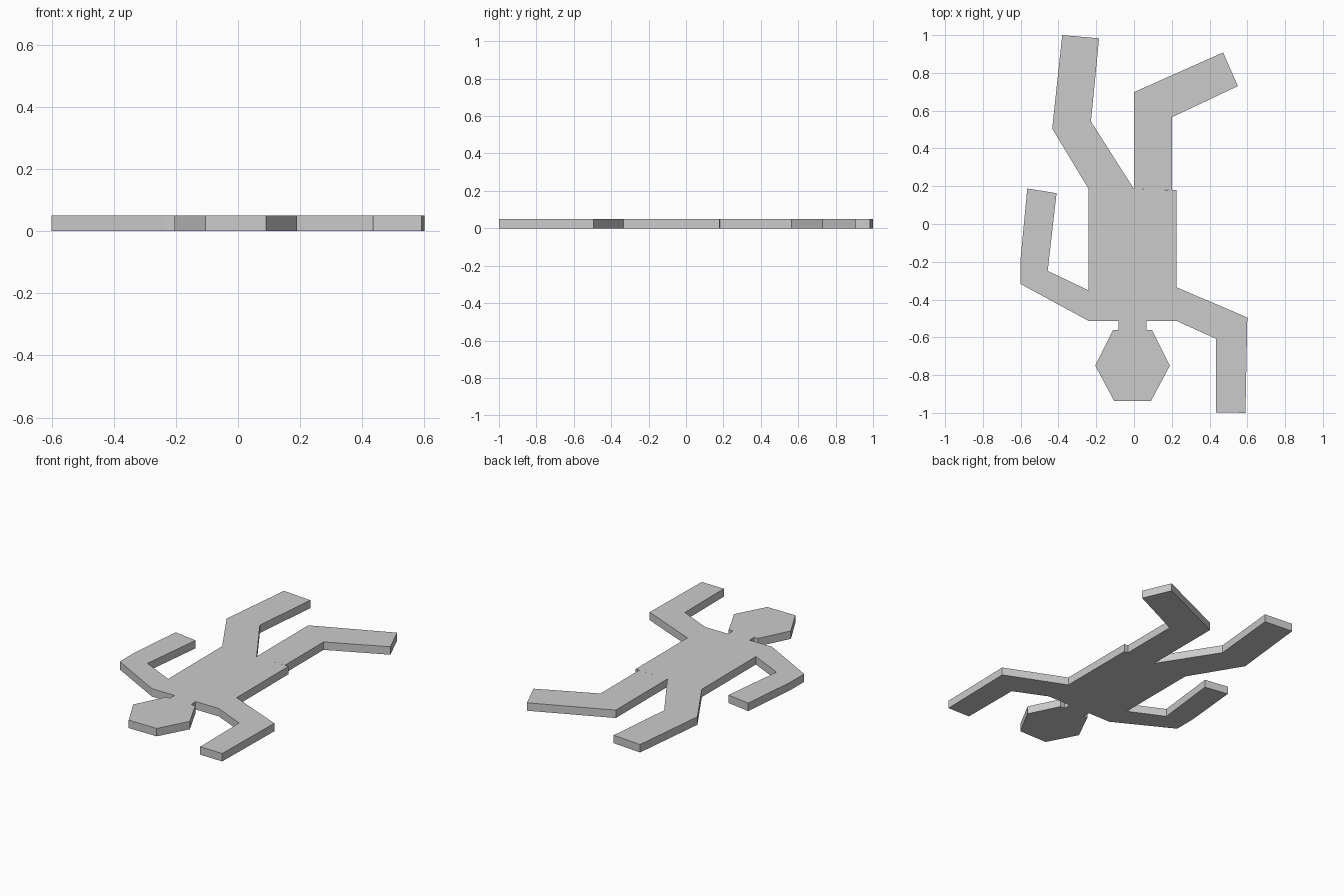
import bpy, bmesh

if "Cube" in bpy.data.objects:
    bpy.data.objects.remove(bpy.data.objects["Cube"])

THICK = 0.05


def slab(name, outline):
    """Extrude a flat outline upward from the floor."""
    bm = bmesh.new()
    face = bm.faces.new([bm.verts.new((x, y, 0)) for x, y in outline])
    top = bmesh.ops.extrude_face_region(bm, geom=[face], use_keep_orig=True)
    verts = [g for g in top["geom"] if isinstance(g, bmesh.types.BMVert)]
    bmesh.ops.translate(bm, vec=(0, 0, THICK), verts=verts)
    bmesh.ops.recalc_face_normals(bm, faces=bm.faces)
    mesh = bpy.data.meshes.new(name)
    bm.to_mesh(mesh)
    bm.free()
    obj = bpy.data.objects.new(name, mesh)
    bpy.context.collection.objects.link(obj)
    return obj


# Torso, arms, neck and head share one continuous outline
hips = [(-0.24, 0.185), (0.0, 0.185), (0.225, 0.18)]
arm_forward = [(0.225, -0.335), (0.6, -0.495), (0.59, -1.0),
               (0.435, -0.997), (0.433, -0.607), (0.225, -0.513)]
neck_and_head = [(0.065, -0.513), (0.065, -0.56), (0.095, -0.56),
                 (0.19, -0.75), (0.09, -0.937), (-0.105, -0.937),
                 (-0.205, -0.75), (-0.11, -0.56), (-0.083, -0.56),
                 (-0.083, -0.513)]
arm_back = [(-0.24, -0.513), (-0.6, -0.318), (-0.6, -0.18), (-0.565, 0.188),
            (-0.41, 0.163), (-0.457, -0.248), (-0.24, -0.352)]
slab("upper_body", (hips + arm_forward + neck_and_head + arm_back)[::-1])

# Legs, each bent at the knee
slab("left_leg", [(-0.24, 0.185), (0.0, 0.185), (-0.228, 0.543),
                  (-0.185, 0.983), (-0.38, 1.0), (-0.433, 0.505)])
slab("right_leg", [(0.0, 0.185), (0.2, 0.181), (0.2, 0.565),
                   (0.55, 0.73), (0.472, 0.908), (0.0, 0.698)])
